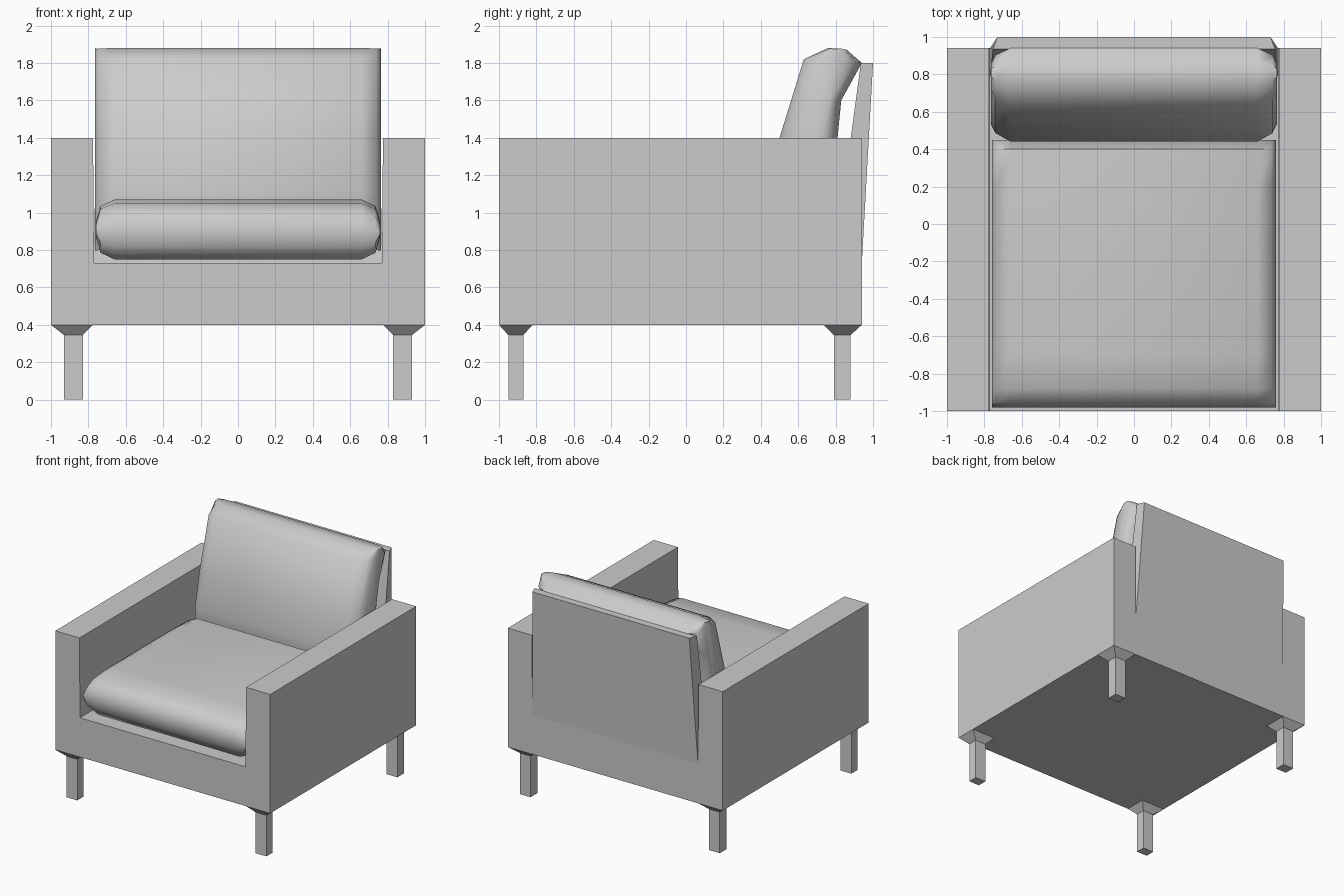
import bpy, bmesh
from mathutils import Vector

if "Cube" in bpy.data.objects:
    bpy.data.objects.remove(bpy.data.objects["Cube"])


def loft(name, rings, smooth=None):
    """Skin a list of equal-length rings of points and cap both ends."""
    bm = bmesh.new()
    vs = [[bm.verts.new(p) for p in ring] for ring in rings]
    n = len(rings[0])
    for a, b in zip(vs, vs[1:]):
        for i in range(n):
            j = (i + 1) % n
            bm.faces.new((a[i], a[j], b[j], b[i]))
    bm.faces.new(vs[0][::-1])
    bm.faces.new(vs[-1])
    bmesh.ops.recalc_face_normals(bm, faces=bm.faces)
    me = bpy.data.meshes.new(name)
    bm.to_mesh(me)
    bm.free()
    ob = bpy.data.objects.new(name, me)
    bpy.context.collection.objects.link(ob)
    if smooth:
        bpy.ops.object.select_all(action='DESELECT')
        bpy.context.view_layer.objects.active = ob
        ob.select_set(True)
        bpy.ops.object.shade_smooth_by_angle(angle=smooth)
    return ob


def rect(x0, x1, y0, y1, z):
    return [(x0, y0, z), (x1, y0, z), (x1, y1, z), (x0, y1, z)]


def cushion(name, profile, start, end, stations):
    """Side profile (y, z) swept across x, thinned towards its mid line near the ends."""
    a = Vector(start)
    d = (Vector(end) - a).normalized()
    rings = []
    for x, thick in [(-x, t) for x, t in reversed(stations)] + stations:
        ring = []
        for p in profile:
            on_line = a + d * (Vector(p) - a).dot(d)
            q = on_line.lerp(Vector(p), thick)
            ring.append((x, q.x, q.y))
        rings.append(ring)
    return loft(name, rings, smooth=0.9)


# Arms and base: one U-shaped profile running front to back
u_shape = [(-1, .4), (1, .4), (1, 1.4), (.775, 1.4), (.77, .73),
           (-.77, .73), (-.775, 1.4), (-1, 1.4)]
loft("arms_and_base", [[(x, y, z) for x, z in u_shape] for y in (-1, .94)])

# Leaning, tapered back panel
loft("back_panel", [
    rect(-.77, .77, .79, .94, .73),
    [(-.73, 1, 1.8), (.73, 1, 1.8), (.755, .935, 1.8), (-.755, .935, 1.8)][2:]
    [::-1] + [(.73, 1, 1.8), (-.73, 1, 1.8)],
])

# Seat cushion
cushion("seat_cushion",
        [(-.91, .75), (-.965, .82), (-.98, .91), (-.955, 1.0), (-.88, 1.05),
         (-.7, 1.07), (.2, 1.07), (.40, 1.06), (.45, .95), (.44, .82), (.40, .75)],
        (-1, .91), (1, .91), [(.66, 1), (.735, .78), (.76, .25)])

# Back cushion
cushion("back_cushion",
        [(.54, .80), (.46, .92), (.44, 1.12), (.50, 1.4), (.63, 1.82), (.76, 1.88),
         (.86, 1.87), (.94, 1.8), (.83, 1.6), (.81, 1.4), (.76, 1.0), (.68, .80)],
        (.58, .90), (.80, 1.85), [(.66, 1), (.74, .75), (.765, .4)])

# Legs with flared brackets at the four corners
for side, sx in (("left", -1), ("right", 1)):
    for end, leg_y, top_y in (("front", (-.95, -.87), (-1, -.82)),
                              ("back", (.79, .88), (.735, .94))):
        foot = (sx * .83, sx * .93, *leg_y)
        loft(f"{end}_{side}_leg", [rect(*foot, 0), rect(*foot, .345),
                                   rect(sx * .775, sx, *top_y, .4)])
